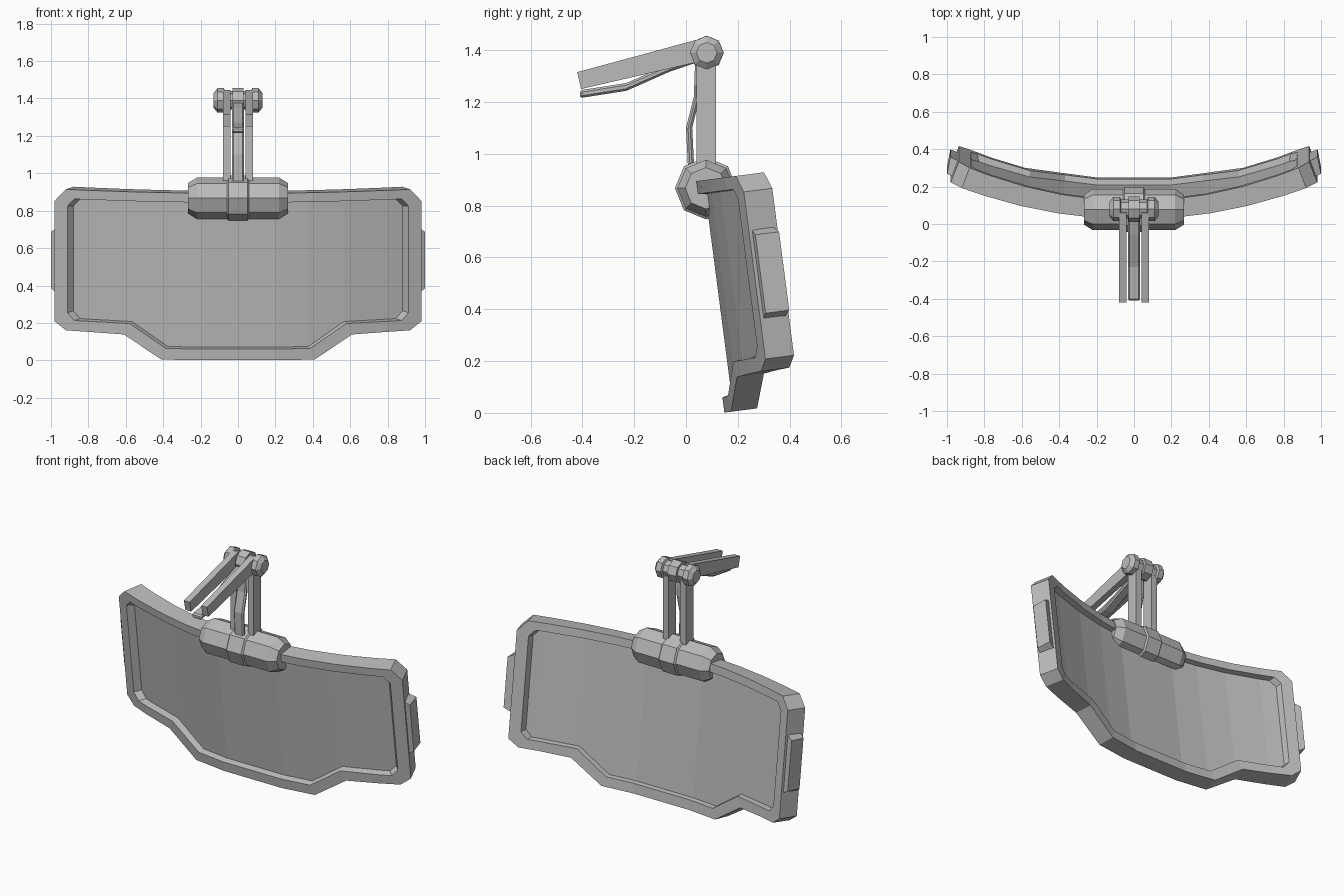
import bpy, bmesh, math
from mathutils import Matrix, Vector

cube = bpy.data.objects.get("Cube")
if cube:
    bpy.data.objects.remove(cube, do_unlink=True)

grey = bpy.data.materials.new("plain grey")
grey.use_nodes = True
GREY = (0.5, 0.5, 0.5, 1)
grey.diffuse_color = GREY
grey.node_tree.nodes["Principled BSDF"].inputs["Base Color"].default_value = GREY

TILT = Matrix.Translation((0, 0.14, 0)) @ Matrix.Rotation(math.radians(7.4), 4, "X")


def finish(name, bm):
    bmesh.ops.recalc_face_normals(bm, faces=bm.faces[:])
    mesh = bpy.data.meshes.new(name)
    bm.to_mesh(mesh)
    bm.free()
    mesh.materials.append(grey)
    obj = bpy.data.objects.new(name, mesh)
    bpy.context.collection.objects.link(obj)
    return obj


def bend(x, v, depth):
    """Place a flat outline point on the curved, leaning shield."""
    a = math.atan(0.4 * x)
    depth *= 1 + 0.2 * x * x
    return TILT @ Vector((x - depth * math.sin(a), 0.2 * x * x + depth * math.cos(a), v))


def full_loop(half):
    return half + [(-x, v) for x, v in reversed(half)]


def bridge(bm, loops, closed=False):
    pairs = list(zip(loops, loops[1:]))
    if closed:
        pairs.append((loops[-1], loops[0]))
    for a, b in pairs:
        n = len(a)
        for i in range(n):
            j = (i + 1) % n
            bm.faces.new((a[i], a[j], b[j], b[i]))


def prism(name, points, x0, x1):
    """Side profile of (y, z) points extruded along x."""
    bm = bmesh.new()
    ends = [[bm.verts.new((x, y, z)) for y, z in points] for x in (x0, x1)]
    bridge(bm, ends)
    for e in ends:
        bm.faces.new(e)
    return finish(name, bm)


def barrel(name, centre, profile, sides=8):
    """Faceted drum along x from (x, radius) stations."""
    bm = bmesh.new()
    rings = []
    for x, r in profile:
        rings.append([bm.verts.new((x, centre[0] + r * math.cos(math.tau * k / sides),
                                    centre[1] + r * math.sin(math.tau * k / sides)))
                      for k in range(sides)])
    bridge(bm, rings)
    bm.faces.new(rings[0])
    bm.faces.new(rings[-1])
    return finish(name, bm)


def mirrored(stations):
    return [(-x, r) for x, r in reversed(stations)] + stations


# Half outlines, from bottom centre round to top centre
outer = [(0.2, 0), (0.41, 0), (0.61, 0.13), (0.8, 0.137), (0.92, 0.14), (0.98, 0.185),
         (0.98, 0.835), (0.92, 0.9), (0.8, 0.9), (0.61, 0.9), (0.41, 0.9), (0.2, 0.9)]
lip = [(0.2, 0.06), (0.385, 0.06), (0.58, 0.19), (0.8, 0.194), (0.875, 0.195), (0.912, 0.235),
       (0.912, 0.81), (0.875, 0.85), (0.8, 0.85), (0.58, 0.85), (0.385, 0.85), (0.2, 0.85)]
pane = [(x - (0.018 if x > 0.85 else 0.004 if x > 0.3 else 0), v + (0.006 if v < 0.5 else -0.004))
        for x, v in lip]

# Curved frame with sloped lips on both faces
bm = bmesh.new()
sections = [(outer, 0.1), (outer, 0), (lip, 0), (pane, 0.035), (pane, 0.07), (lip, 0.1)]
bridge(bm, [[bm.verts.new(bend(x, v, d)) for x, v in full_loop(h)] for h, d in sections], True)
finish("shield_frame", bm)

# Clear pane made of vertical flat bands
bm = bmesh.new()
half = len(pane) // 2
columns = list(zip(pane[:half], reversed(pane[half:])))
columns = [((-a[0], a[1]), (-b[0], b[1])) for a, b in reversed(columns)] + columns
for depth in (0.036, 0.069):
    rows = [[bm.verts.new(bend(x, v, depth)) for x, v in c] for c in columns]
    for p, q in zip(rows, rows[1:]):
        bm.faces.new((p[0], q[0], q[1], p[1]))
finish("shield_pane", bm)

# Raised grips on the two side edges
for name, s in (("left_grip", 1), ("right_grip", -1)):
    bm = bmesh.new()
    rings = []
    for inset, e0, e1 in ((0, -0.01, -0.01), (0.025, 0.025, 0.042)):
        low, high = 0.335 + inset, 0.69 - inset
        corners = [(e0, low, 0.012), (e0, high, 0.012), (e1, high, 0.088), (e1, low, 0.088)]
        rings.append([bm.verts.new(bend(0.98 + e, v, d)) for e, v, d in corners])
    bridge(bm, rings)
    for r in rings:
        bm.faces.new(r)
    for v in bm.verts:
        v.co.x *= s
    finish(name, bm)

# Lower hinge drum and its centre collar
LOW, TOP = (0.077, 0.867), (0.08, 1.39)
barrel("lower_hinge", LOW, mirrored([(0.22, 0.11), (0.268, 0.08)]))
barrel("lower_hinge_collar", LOW, mirrored([(0.05, 0.12), (0.058, 0.11)]))

# Upper hinge pin and collar
barrel("upper_hinge", TOP, mirrored([(0.07, 0.05), (0.075, 0.065), (0.11, 0.065), (0.13, 0.04)]))
barrel("upper_hinge_collar", TOP, mirrored([(0.03, 0.066)]))

# Paired bars of the folding arm
lower_bar = [(0.04, 0.88), (0.115, 0.88), (0.115, 1.39), (0.04, 1.39)]
upper_bar = [(-0.42, 1.315), (-0.405, 1.25), (0.07, 1.36), (0.06, 1.445)]
for side, x0, x1 in (("left", 0.04, 0.08), ("right", -0.08, -0.04)):
    prism(side + "_lower_bar", lower_bar, x0, x1)
    prism(side + "_upper_bar", upper_bar, x0, x1)

# Bent links with softened edges running between the bars
lower_link = [(0.008, 0.94), (0.0, 1.1), (0.03, 1.22), (0.036, 1.38)]
upper_link = [(-0.41, 1.215), (-0.23, 1.243), (-0.06, 1.318), (0.05, 1.355)]
links = [
    prism("lower_link", lower_link + [(y + 0.024, z) for y, z in reversed(lower_link)], -0.033, 0.033),
    prism("upper_link", upper_link + [(y, z + 0.03) for y, z in reversed(upper_link)], -0.033, 0.033),
]
for link in links:
    bevel = link.modifiers.new("edge_bevel", "BEVEL")
    bevel.width = 0.008
    bevel.segments = 1
    bevel.limit_method = "ANGLE"
    bevel.angle_limit = math.radians(50)
